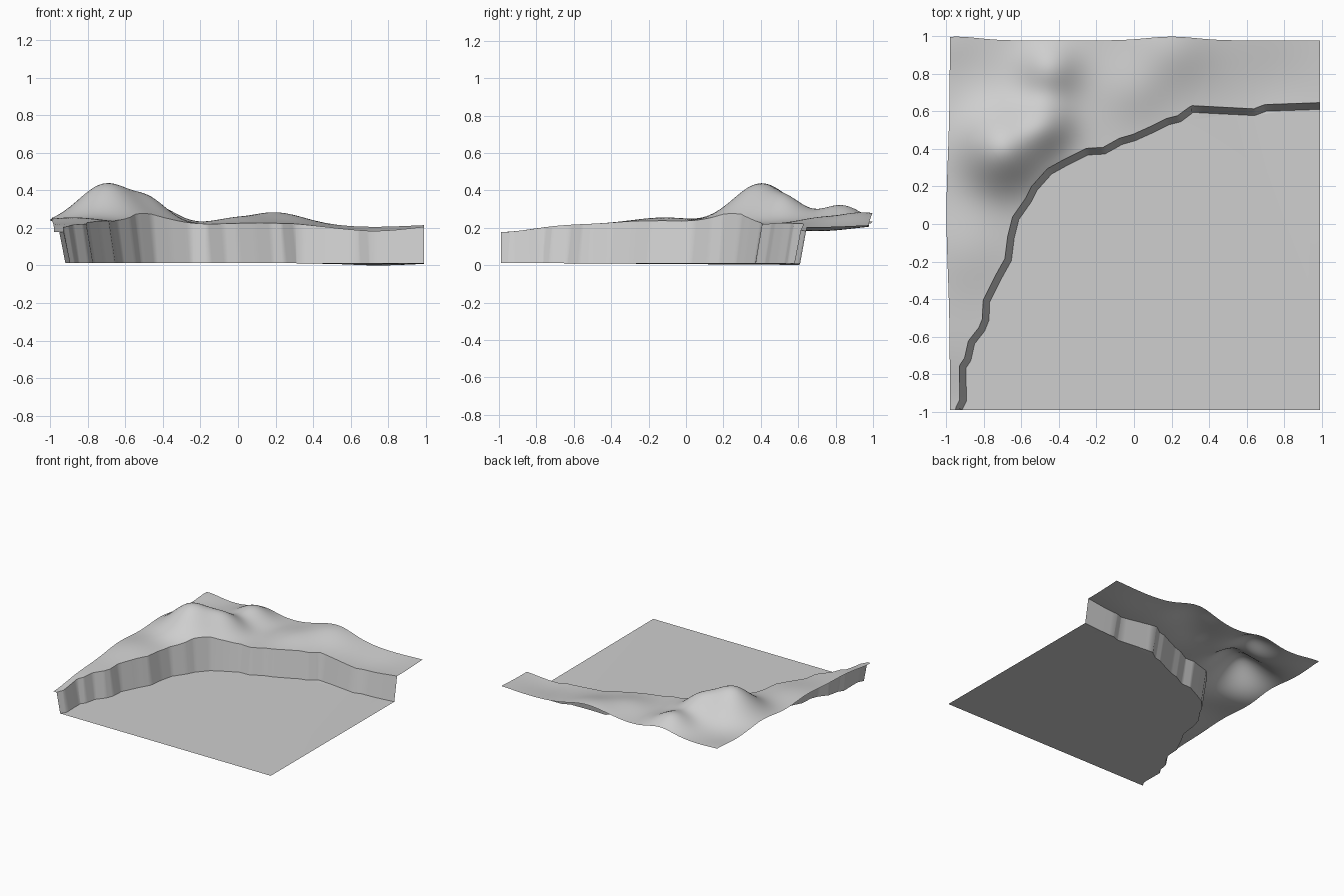
import bpy, bmesh, math
from mathutils import Vector

if "Cube" in bpy.data.objects:
    bpy.data.objects.remove(bpy.data.objects["Cube"])

# Single grey stone colour
mat = bpy.data.materials.new("stone grey")
mat.diffuse_color = (0.62, 0.62, 0.62, 1)
mat.use_nodes = True
mat.node_tree.nodes["Principled BSDF"].inputs["Base Color"].default_value = mat.diffuse_color

# Cliff line seen from above, front left to back right
CLIFF = [(-.935, -.99), (-.91, -.94), (-.912, -.76), (-.885, -.72), (-.865, -.63),
         (-.81, -.56), (-.79, -.51), (-.785, -.41), (-.72, -.28), (-.67, -.19),
         (-.655, -.07), (-.63, .03), (-.56, .13), (-.53, .19), (-.45, .28),
         (-.36, .33), (-.25, .385), (-.16, .39), (-.07, .44), (.0, .46),
         (.10, .505), (.18, .545), (.24, .56), (.31, .612), (.64, .595),
         (.70, .618), (.99, .628)]
CORNER = 14          # cliff point that faces the back left corner

# Hills and hollows: x, y, height, radius
HILLS = [(-.70, .40, .215, .15), (-.47, .53, .10, .10), (-.45, .83, .10, .11),
         (-.88, -.12, .035, .17), (.20, .95, .062, .15), (.0, .72, .03, .12),
         (.72, .70, -.038, .20), (-.95, -1.0, -.043, .18), (-.98, .98, .015, .1)]


def bump(d, r):
    return math.exp(-d * d / (2 * r * r))


def height(x, y):
    return .22 + sum(h * bump(math.hypot(x - a, y - b), r) for a, b, h, r in HILLS)


def foot_height(x):
    return .013 - .013 * bump(x - .75, .17)


def resample(points, per):
    out = [Vector(points[0])]
    for a, b in zip(points, points[1:]):
        out += [Vector(a).lerp(Vector(b), k / per) for k in range(1, per + 1)]
    return out


def normals(points):
    res = []
    for i in range(len(points)):
        d = points[min(i + 1, len(points) - 1)] - points[max(i - 1, 0)]
        res.append(Vector((-d.y, d.x)).normalized())
    return res


def finish(bm, name, angle):
    bmesh.ops.recalc_face_normals(bm, faces=bm.faces)
    bm.normal_update()
    if sum(f.normal.z * f.calc_area() for f in bm.faces) < 0:
        bmesh.ops.reverse_faces(bm, faces=bm.faces)
    me = bpy.data.meshes.new(name)
    bm.to_mesh(me)
    bm.free()
    me.materials.append(mat)
    ob = bpy.data.objects.new(name, me)
    bpy.context.collection.objects.link(ob)
    bpy.ops.object.select_all(action='DESELECT')
    ob.select_set(True)
    bpy.context.view_layer.objects.active = ob
    bpy.ops.object.shade_smooth_by_angle(angle=math.radians(angle))


def sheet(rows, name, angle):
    bm = bmesh.new()
    grid = [[bm.verts.new(p) for p in row] for row in rows]
    for r0, r1 in zip(grid, grid[1:]):
        for i in range(len(r0) - 1):
            bm.faces.new((r0[i], r0[i + 1], r1[i + 1], r1[i]))
    finish(bm, name, angle)


PER = 6
line = resample(CLIFF, PER)
side = normals(line)
lip = [p + n * .018 for p, n in zip(line, side)]
foot = [p - n * .018 for p, n in zip(line, side)]
for edge in (lip, foot):
    edge[0].y, edge[-1].x = -.99, .99

# Outer border of the plateau, matched to the cliff line
outer = []
last = len(line) - 1
c = CORNER * PER
for i in range(len(line)):
    if i <= c:
        y = -.99 + 1.985 * i / c
        outer.append(Vector((-.98 - .018 * bump(y - .05, .3), y)))
    else:
        x = -.985 + 1.975 * (i - c) / (last - c)
        y = .977 + .02 * bump(x - .2, .13) + .02 * bump(x + .95, .12)
        outer.append(Vector((x, y)))

# Plateau: hilly sheet from the cliff lip to the outer border
STEPS = 36
rows = []
for k in range(STEPS + 1):
    pts = [a.lerp(b, k / STEPS) for a, b in zip(lip, outer)]
    rows.append([(p.x, p.y, height(p.x, p.y)) for p in pts])
sheet(rows, "plateau", 60)

# Cliff wall: leaning strip between floor and lip
sheet([[(p.x, p.y, foot_height(p.x)) for p in foot],
       [(p.x, p.y, height(p.x, p.y)) for p in lip]], "cliff_wall", 40)

# Floor: flat ground in front of the cliff
bm = bmesh.new()
ring = [(p.x, p.y, foot_height(p.x)) for p in foot] + [(.99, -.99, .013)]
bm.faces.new([bm.verts.new(p) for p in ring])
bmesh.ops.triangulate(bm, faces=bm.faces)
finish(bm, "floor", 30)
